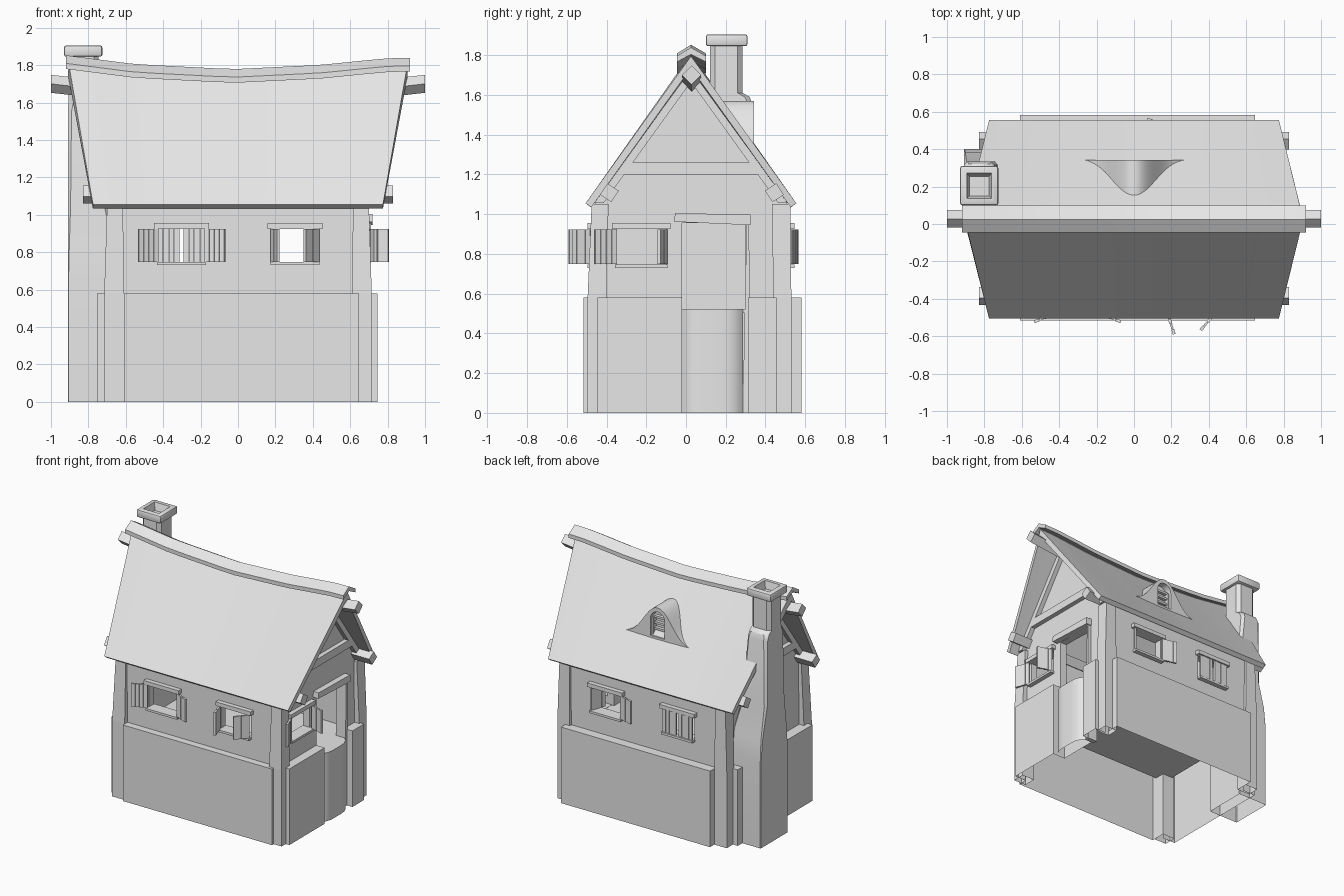
import bpy, bmesh, math
from mathutils import Vector

if "Cube" in bpy.data.objects:
    bpy.data.objects.remove(bpy.data.objects["Cube"], do_unlink=True)

plaster = bpy.data.materials.new("light_grey")
plaster.use_nodes = True
plaster.diffuse_color = (0.8, 0.8, 0.8, 1)
plaster.node_tree.nodes["Principled BSDF"].inputs["Base Color"].default_value = (0.8, 0.8, 0.8, 1)

MID = 0.025          # y of the ridge line
FRONT, BACK, SIDE = -0.46, 0.51, 0.675   # outer wall faces
FLOOR = 0.505        # underside of the floor
DOWN = (0, 0, -1)


def finish(name, bm, open_sides=()):
    bmesh.ops.recalc_face_normals(bm, faces=bm.faces)
    bm.normal_update()
    hidden = [f for f in bm.faces if any(f.normal.dot(Vector(d)) > 0.99 for d in open_sides)]
    bmesh.ops.delete(bm, geom=hidden, context='FACES')
    mesh = bpy.data.meshes.new(name)
    bm.to_mesh(mesh)
    bm.free()
    mesh.materials.append(plaster)
    ob = bpy.data.objects.new(name, mesh)
    bpy.context.collection.objects.link(ob)
    return ob


def add_loft(bm, rings):
    rows = [[bm.verts.new(p) for p in ring] for ring in rings]
    n = len(rows[0])
    for a, b in zip(rows, rows[1:]):
        for i in range(n):
            j = (i + 1) % n
            bm.faces.new((a[i], a[j], b[j], b[i]))
    bm.faces.new(rows[0][::-1])
    bm.faces.new(rows[-1])


def loft(name, rings, open_sides=()):
    bm = bmesh.new()
    add_loft(bm, rings)
    return finish(name, bm, open_sides)


def rect(z, x0, x1, y0, y1):
    return [(x0, y0, z), (x1, y0, z), (x1, y1, z), (x0, y1, z)]


def octagon(z, x0, x1, y0, y1, c):
    return [(x0 + c, y0, z), (x1 - c, y0, z), (x1, y0 + c, z), (x1, y1 - c, z),
            (x1 - c, y1, z), (x0 + c, y1, z), (x0, y1 - c, z), (x0, y0 + c, z)]


def box(name, x, y, z, open_sides=()):
    return loft(name, [rect(h, *x, *y) for h in z], open_sides)


def prism_x(name, profile, x0, x1):
    return loft(name, [[(x, y, z) for y, z in profile] for x in (x0, x1)])


def activate(ob):
    bpy.ops.object.select_all(action='DESELECT')
    ob.select_set(True)
    bpy.context.view_layer.objects.active = ob


def apply(ob, kind, **settings):
    mod = ob.modifiers.new(kind, kind)
    for key, value in settings.items():
        setattr(mod, key, value)
    activate(ob)
    bpy.ops.object.modifier_apply(modifier=mod.name)


def cut(ob, cutter):
    apply(ob, 'BOOLEAN', object=cutter, operation='DIFFERENCE', solver='EXACT')
    bpy.data.objects.remove(cutter, do_unlink=True)


def smooth(ob):
    activate(ob)
    bpy.ops.object.shade_smooth_by_angle(angle=math.radians(35))


# Hollow walls with gables, standing on the floor
walls = prism_x("walls", [(FRONT, FLOOR), (BACK, FLOOR), (BACK, 1.05), (MID, 1.72), (FRONT, 1.05)], -SIDE, SIDE)
cut(walls, box("cutter", (-0.62, 0.62), (FRONT + 0.055, BACK - 0.055), (-1, 3)))
box("floor", (-0.695, 0.695), (FRONT - 0.02, BACK + 0.015), (FLOOR - 0.002, FLOOR + 0.015))


# Windows: lintel, sill and two plank shutters, placed in a wall frame (u along, v outward)
def window(name, origin, u_dir, v_dir, left, right):
    origin, u_dir, v_dir = Vector(origin), Vector(u_dir), Vector(v_dir)

    def block(bm, outline, z):
        add_loft(bm, [[origin + u_dir * u + v_dir * v + Vector((0, 0, h)) for u, v in outline] for h in z])

    def slab(half, v0, v1):
        return [(-half, v0), (half, v0), (half, v1), (-half, v1)]

    bm = bmesh.new()
    block(bm, slab(0.125, -0.2, 0.1), (0.745, 0.925))
    cut(walls, finish("cutter", bm))
    bm = bmesh.new()
    block(bm, slab(0.148, -0.06, 0.035), (0.925, 0.955))
    block(bm, slab(0.132, -0.06, 0.035), (0.73, 0.747))
    finish(name + "_frame", bm)
    for side, angle in ((-1, left), (1, right)):
        c, s = math.cos(math.radians(angle)), math.sin(math.radians(angle))
        bm = bmesh.new()
        for i in range(4):
            a, b, t = i * 0.029, i * 0.029 + 0.0272, 0.006 + 0.002 * (i % 2)
            corners = [(a, -t), (b, -t), (b, t), (a, t)]
            block(bm, [(side * (0.125 - d * c + e * s), 0.02 + d * s + e * c) for d, e in corners],
                  (0.748, 0.923))
        finish(name + ("_left_shutter" if side < 0 else "_right_shutter"), bm)


window("front_window_a", (-0.302, FRONT, 0), (1, 0, 0), (0, -1, 0), 158, 158)
window("front_window_b", (0.305, FRONT, 0), (1, 0, 0), (0, -1, 0), 72, 50)
window("back_window_a", (-0.302, BACK, 0), (-1, 0, 0), (0, 1, 0), 0, 0)
window("back_window_b", (0.305, BACK, 0), (-1, 0, 0), (0, 1, 0), -70, 165)
window("side_window", (SIDE, -0.225, 0), (0, 1, 0), (1, 0, 0), 160, 72)

# Doorway with lintel, jamb and bowed half door
cut(walls, box("cutter", (0.5, 0.8), (-0.02, 0.3), (FLOOR + 0.01, 0.955)))
prism_x("door_lintel", [(-0.06, 0.962), (0.325, 0.945), (0.325, 0.998), (-0.055, 1.005)], 0.62, 0.72)
prism_x("door_jamb", [(0.285, 0), (0.32, 0), (0.318, 0.95), (0.305, 0.95)], 0.62, 0.70)
bow = [(0.70 + 0.045 * (1 - abs(i / 8) ** 4), 0.1335 + 0.1535 * i / 8) for i in range(-8, 9)]
bow += [(0.64, 0.287), (0.64, -0.02)]
smooth(loft("half_door", [[(x, y, z) for x, y in bow] for z in (0, 0.522)], [DOWN]))

# Corner posts, leaning slightly inwards
for sx, name in ((-1, "right"), (1, "left")):
    for y0, y1, lean, end in ((-0.495, -0.40, 0.02, "front"), (0.44, 0.53, -0.008, "back")):
        foot = sorted((sx * 0.61, sx * 0.715))
        head = sorted((sx * 0.615, sx * 0.70))
        loft(f"{end}_{name}_post", [rect(0, *foot, y0, y1), rect(0.58, *foot, y0, y1),
                                    rect(1.05, *head, y0 + lean, y1 + lean / 2)], [DOWN])

# Plinth slabs around the base, open underneath and towards the inside
for name, x, y, inside in (("front_plinth", (-0.61, 0.648), (-0.515, -0.44), (0, 1, 0)),
                           ("back_plinth", (-0.61, 0.648), (0.49, 0.582), (0, -1, 0)),
                           ("right_plinth", (-0.755, -0.65), (-0.445, 0.455), (1, 0, 0)),
                           ("left_front_plinth", (0.65, 0.745), (-0.445, -0.02), (-1, 0, 0)),
                           ("left_back_plinth", (0.65, 0.745), (0.315, 0.455), (-1, 0, 0))):
    box(name, x, y, (0, 0.58), [DOWN, inside])

# Gable framing: rafters and tie beam
for sx, name in ((-1, "right"), (1, "left")):
    x0, x1 = sorted((sx * 0.66, sx * 0.71))
    prism_x(name + "_tie_beam", [(-0.33, 1.2), (0.38, 1.2), (0.345, 1.26), (-0.295, 1.26)], x0, x1)
    for sy in (-1, 1):
        prism_x(name + "_rafter", [(MID, 1.665), (MID, 1.73), (MID + sy * 0.483, 1.06),
                                   (MID + sy * 0.44, 1.055)], x0, x1)

# Uneven sag of the ridge along x
RIDGE = [(-0.925, 1.81), (-0.55, 1.762), (-0.03, 1.735), (0.44, 1.758), (0.79, 1.793), (0.925, 1.796)]


def sag(x):
    for (xa, za), (xb, zb) in zip(RIDGE, RIDGE[1:]):
        if x <= xb:
            return za + (zb - za) * (x - xa) / (xb - xa)


# Roof: bent sheet thickened inwards
bm = bmesh.new()
N = 16
grid = [[bm.verts.new((half * (-1 + 2 * i / N), MID + y, sag(half * (-1 + 2 * i / N)) if y == 0 else 1.055))
         for i in range(N + 1)] for half, y in ((0.775, -0.53), (0.905, 0), (0.775, 0.53))]
for a, b in zip(grid, grid[1:]):
    for i in range(N):
        bm.faces.new((a[i], a[i + 1], b[i + 1], b[i]))
roof = finish("roof", bm)
if roof.data.polygons[0].normal.z < 0:
    roof.data.flip_normals()
apply(roof, 'SOLIDIFY', thickness=0.035, offset=-1, use_even_offset=True)
smooth(roof)

# Ridge cap: chevron section following the sag
chevron = [(-0.07, 0), (0, 0.043), (0.075, 0), (0.075, -0.03), (0, 0.008), (-0.07, -0.03)]
stations = [0.92 * (-1 + 2 * i / N) for i in range(N + 1)]
smooth(loft("ridge_cap", [[(x, MID + y, sag(x) + z) for y, z in chevron] for x in stations]))


# Ridge beam and eave purlins, square timbers set on edge
def timber(name, half, y, height, r, tilt):
    rings = []
    for i in range(9):
        u = -1 + i / 4
        rings.append([(half * u, y + r * math.cos(tilt + k * math.pi / 2),
                       height(u) + r * math.sin(tilt + k * math.pi / 2)) for k in range(4)])
    loft(name, rings)


timber("ridge_beam", 1.0, MID + 0.003, lambda u: 1.635 + 0.065 * u * u, 0.048, 0)
timber("front_purlin", 0.828, -0.385, lambda u: 1.108, 0.048, 0.2)
timber("back_purlin", 0.828, 0.445, lambda u: 1.108, 0.048, -0.2)

# Eyebrow dormer: bell profile pushed back into the roof
bell = [(-0.27 + 0.54 * i / 28) for i in range(29)]
profile = [(x, 1.325 + 0.245 * math.exp(-abs(x / 0.155) ** 2.2)) for x in bell]
profile += [(0.27, 1.30), (-0.27, 1.30)]
dormer = loft("dormer", [[(x, y, z) for x, z in profile] for y in (0.08, 0.342)])
arch = [(0.06 * math.cos(math.pi * i / 12), 1.478 + 0.06 * math.sin(math.pi * i / 12)) for i in range(13)]
arch += [(-0.06, 1.345), (0.06, 1.345)]
cut(dormer, loft("cutter", [[(x, y, z) for x, z in arch] for y in (0.29, 0.4)]))
smooth(dormer)
for z in (1.385, 1.43, 1.475):
    box("dormer_crossbar", (-0.06, 0.06), (0.285, 0.315), (z, z + 0.016))
for x in (-0.055, 0.055):
    box("dormer_side_bar", (x - 0.008, x + 0.008), (0.285, 0.325), (1.345, 1.48))

# Chimney with swelling base, slim stack and hollow cap
rings = [octagon(0, -0.91, -0.66, 0.07, 0.40, 0.004), octagon(0.65, -0.91, -0.66, 0.07, 0.40, 0.004),
         octagon(0.82, -0.91, -0.66, 0.08, 0.385, 0.008), octagon(1.05, -0.91, -0.70, 0.10, 0.335, 0.015),
         octagon(1.55, -0.91, -0.745, 0.112, 0.335, 0.02), octagon(1.59, -0.908, -0.745, 0.118, 0.32, 0.025),
         octagon(1.61, -0.905, -0.745, 0.12, 0.285, 0.025), octagon(1.85, -0.905, -0.745, 0.12, 0.285, 0.025)]
chimney = loft("chimney", rings, [DOWN])
smooth(chimney)
cap = box("chimney_cap", (-0.93, -0.725), (0.10, 0.31), (1.845, 1.905))
apply(cap, 'BEVEL', width=0.012, segments=2)
cut(cap, loft("cutter", [rect(1.85, -0.88, -0.775, 0.15, 0.255), rect(1.95, -0.905, -0.75, 0.125, 0.285)]))
smooth(cap)
